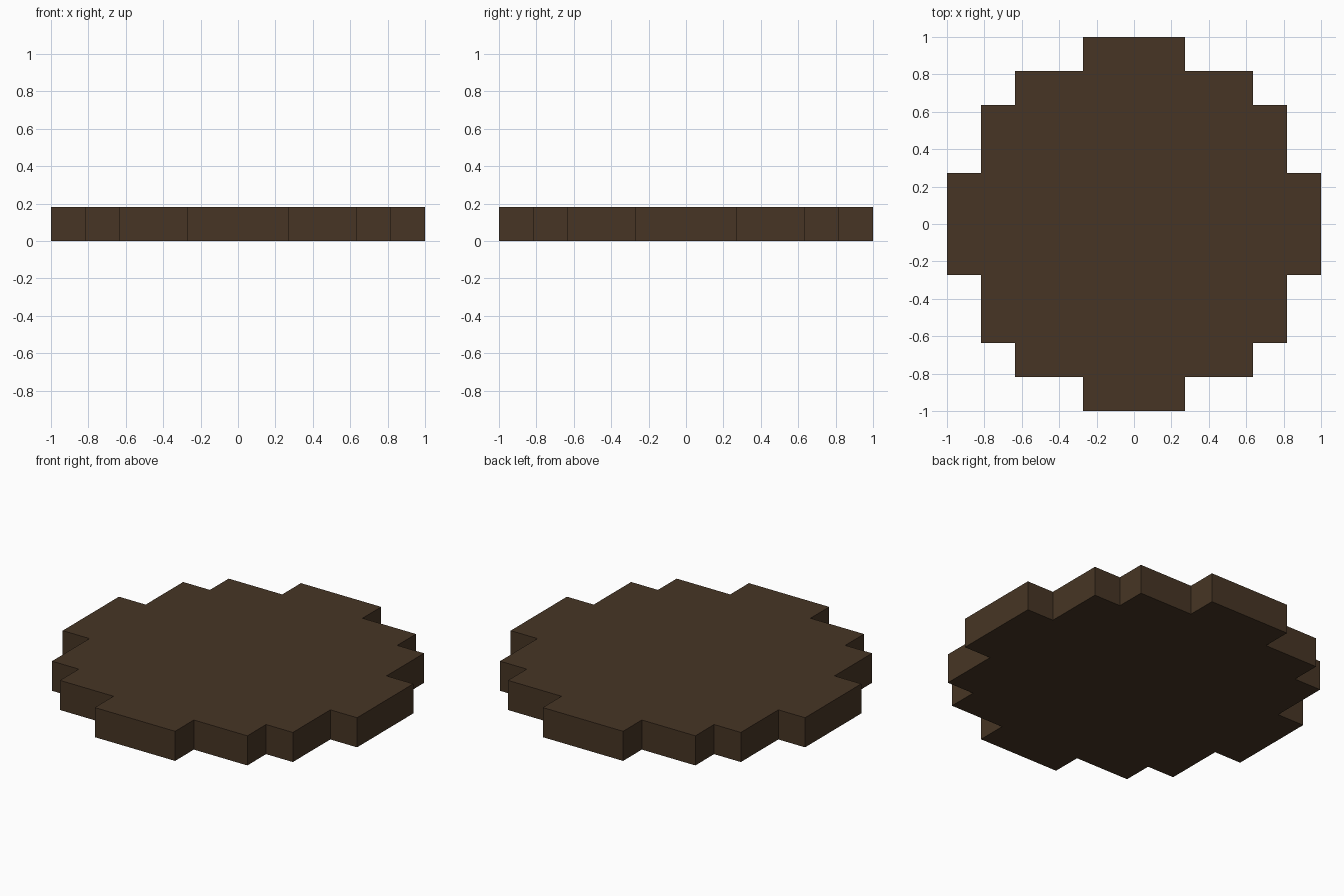
import bpy
import bmesh

if "Cube" in bpy.data.objects:
    bpy.data.objects.remove(bpy.data.objects["Cube"])

PX = 2 / 11  # one pixel step of the stepped disc

# Dark brown material
brown = bpy.data.materials.new("dark brown")
brown.diffuse_color = (0.063, 0.036, 0.018, 1)
brown.use_nodes = True
brown.node_tree.nodes["Principled BSDF"].inputs["Base Color"].default_value = brown.diffuse_color

# Stepped outline: one quarter in pixel units, turned four times
quarter = [(5.5, -1.5), (5.5, 1.5), (4.5, 1.5), (4.5, 3.5), (3.5, 3.5),
           (3.5, 4.5), (1.5, 4.5)]
outline = []
for turn in range(4):
    for x, y in quarter:
        for _ in range(turn):
            x, y = -y, x
        outline.append((x * PX, y * PX, 0))

# Extrude the outline into a slab one pixel thick
bm = bmesh.new()
base = bm.faces.new([bm.verts.new(p) for p in outline])
ext = bmesh.ops.extrude_face_region(bm, geom=[base], use_keep_orig=True)
top = [g for g in ext["geom"] if isinstance(g, bmesh.types.BMVert)]
bmesh.ops.translate(bm, verts=top, vec=(0, 0, PX))
bmesh.ops.recalc_face_normals(bm, faces=bm.faces)

mesh = bpy.data.meshes.new("stepped_disc")
bm.to_mesh(mesh)
bm.free()
mesh.materials.append(brown)
disc = bpy.data.objects.new("stepped_disc", mesh)
bpy.context.collection.objects.link(disc)
